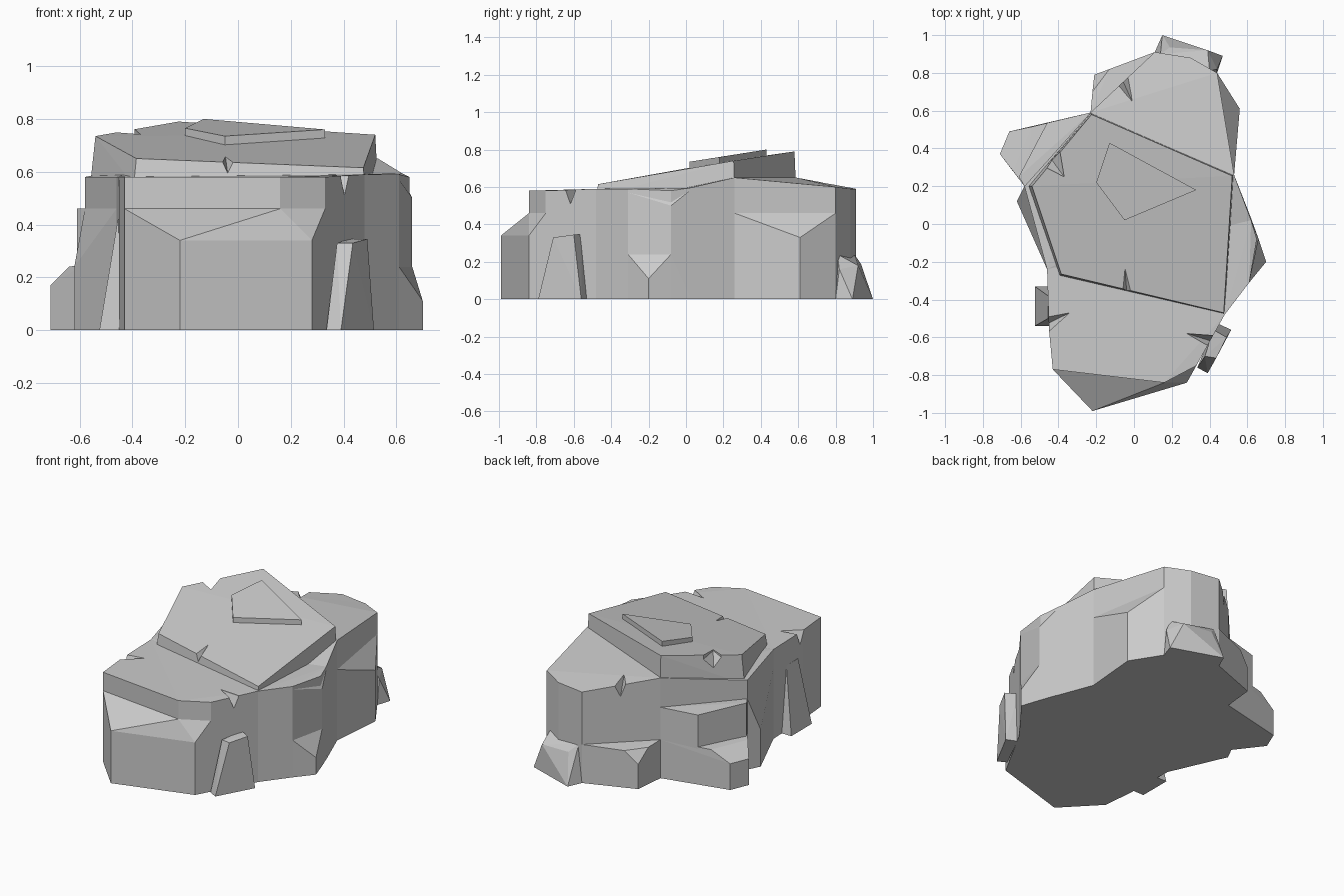
import bpy, bmesh, math
from mathutils import Vector

if "Cube" in bpy.data.objects:
    bpy.data.objects.remove(bpy.data.objects["Cube"])


def finish(bm, name):
    bmesh.ops.recalc_face_normals(bm, faces=bm.faces)
    me = bpy.data.meshes.new(name)
    bm.to_mesh(me)
    bm.free()
    ob = bpy.data.objects.new(name, me)
    bpy.context.collection.objects.link(ob)
    return ob


def hull(name, pts, ground=()):
    """Convex chunk; ground points are added at z = 0."""
    bm = bmesh.new()
    for p in list(pts) + [(x, y, 0) for x, y in ground]:
        bm.verts.new(p)
    r = bmesh.ops.convex_hull(bm, input=bm.verts)
    junk = {e for e in r['geom_interior'] + r['geom_unused']
            if isinstance(e, bmesh.types.BMVert)}
    bmesh.ops.delete(bm, geom=list(junk), context='VERTS')
    bmesh.ops.dissolve_limit(bm, angle_limit=0.02, verts=bm.verts, edges=bm.edges)
    return finish(bm, name)


def notch(target, tip, angle, length, width, depth):
    """Chipped wedge opening outward from tip in direction angle."""
    d = Vector((math.cos(angle), math.sin(angle), 0))
    s = Vector((-d.y, d.x, 0)) * width
    t = Vector(tip)
    up = Vector((0, 0, 0.08))
    base = t + d * length
    pts = [t, t + up, base + s, base - s, base + s + up, base - s + up,
           base - Vector((0, 0, depth))]
    c = hull("notch_cutter", [tuple(p) for p in pts])
    c.hide_render = True
    c.hide_set(True)
    c.display_type = 'WIRE'
    m = target.modifiers.new("chip", 'BOOLEAN')
    m.operation = 'DIFFERENCE'
    m.solver = 'EXACT'
    m.object = c
    bpy.context.view_layer.objects.active = target
    bpy.ops.object.modifier_apply(modifier=m.name)
    bpy.data.objects.remove(c)


# Main rock: irregular prism whose top rises towards the slab
rim = [(.48, -.48, .59), (.61, -.31, .59), (.65, -.08, .58), (.62, .02, .595),
       (.53, .26, .65), (.44, .80, .60), (.30, .88, .59), (.11, .91, .59),
       (-.23, .59, .65), (-.58, .20, .58), (-.46, -.24, .58), (-.45, -.56, .58),
       (-.43, -.77, .58), (.16, -.84, .58), (.33, -.75, .58)]
bm = bmesh.new()
top = [bm.verts.new(p) for p in rim]
low = [bm.verts.new((x, y, 0)) for x, y, z in rim]
n = len(rim)
for i in range(n):
    j = (i + 1) % n
    bm.faces.new((low[i], low[j], top[j], top[i]))
for ids in ([10, 11, 12, 13, 14, 0], [0, 1, 2, 3, 4, 8, 9, 10], [4, 5, 6, 7, 8]):
    bm.faces.new([top[i] for i in ids])
bm.faces.new(low[::-1])
bmesh.ops.triangulate(bm, faces=[f for f in bm.faces if len(f.verts) > 4])
rock = finish(bm, "main_rock")

# Tilted slab on top, with a thin flake lying on it
slab_top = [(-.225, .58, .79), (.52, .255, .74), (.475, -.47, .615),
            (-.385, -.265, .65), (-.54, .2, .735)]
slab_low = [(-.23, .59, .55), (.53, .26, .55), (.48, -.48, .55),
            (-.395, -.275, .55), (-.56, .2, .55)]
slab = hull("top_slab", slab_top + slab_low)
flake = [(-.13, .43, .80), (.33, .18, .76), (-.05, .02, .735), (-.2, .22, .765)]
hull("top_flake", flake + [(x, y, z - .07) for x, y, z in flake])

# Bulging chunks around the sides
hull("front_bulge", [(-.43, -.77, .46), (.16, -.84, .46), (.33, -.75, .46),
                     (-.22, -.99, .34), (.28, -.84, .34)],
     [(-.22, -.99), (.28, -.84), (-.43, -.77), (.33, -.75)])
hull("right_rear_bulge", [(.53, .26, .46), (.44, .8, .46), (.56, .61, .33)],
     [(.53, .26), (.44, .8), (.56, .61)])
hull("right_spur", [(.61, -.31, .24), (.66, -.08, .24), (.70, -.2, .11)],
     [(.61, -.31), (.70, -.2), (.66, -.08), (.62, .03)])
hull("right_face", [(.61, -.31, .57), (.66, -.08, .50), (.62, .02, .58), (.53, .26, .5)],
     [(.61, -.31), (.66, -.08), (.62, .03), (.53, .26)])
hull("left_bulge", [(-.58, .2, .46), (-.46, -.24, .46), (-.62, .12, .24)],
     [(-.62, .12), (-.46, -.24), (-.58, .2)])
hull("left_upper_ledge", [(-.23, .59, .46), (-.46, .535, .45), (-.61, .25, .46),
                          (-.58, .2, .46)],
     [(-.23, .59), (-.46, .535), (-.61, .25), (-.58, .2)])
hull("left_lower_ledge", [(-.23, .59, .25), (-.54, .515, .24), (-.64, .28, .24),
                          (-.58, .2, .25), (-.66, .49, .17), (-.71, .37, .17)],
     [(-.23, .59), (-.66, .49), (-.71, .37), (-.58, .2)])
hull("back_ledge", [(.11, .91, .25), (-.23, .59, .25), (-.13, .82, .24),
                    (-.22, .70, .24), (-.21, .79, .16)],
     [(.11, .91), (-.21, .79), (-.23, .59)])

# Leaning buttress stones
hull("right_buttress", [(.375, -.70, .33), (.435, -.71, .33), (.49, -.60, .345),
                        (.42, -.56, .345)],
     [(.335, -.76), (.39, -.79), (.515, -.56), (.45, -.53)])
hull("left_buttress", [(-.455, -.50, .42), (-.42, -.50, .42), (-.42, -.38, .42),
                       (-.455, -.38, .42)],
     [(-.525, -.54), (-.45, -.54), (-.42, -.33), (-.525, -.33)])
hull("back_buttress", [(.14, .90, .24), (.40, .81, .24), (.19, .935, .19),
                       (.39, .92, .18), (.44, .82, .16)],
     [(.15, 1.0), (.47, .89), (.44, .80), (.11, .91)])

# Chipped notches along the edges
notch(slab, (-.05, -.20, .675), -1.5, .19, .05, .10)
notch(slab, (-.37, .25, .735), 2.2, .18, .09, .10)
notch(rock, (-.01, .65, .63), 2.0, .16, .05, .12)
notch(rock, (-.34, -.47, .58), 3.6, .18, .05, .12)
notch(rock, (.28, -.58, .58), -.3, .22, .05, .12)
